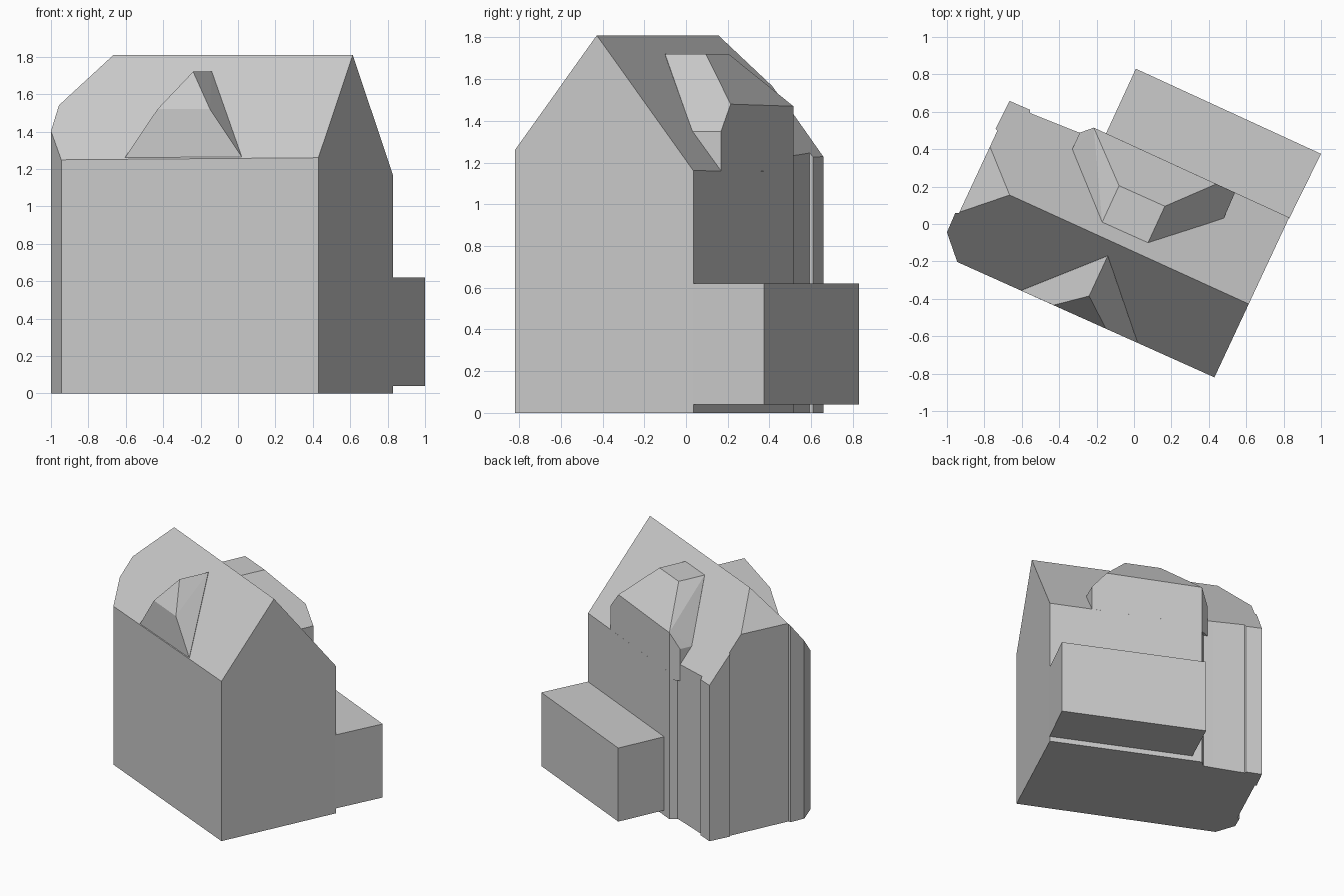
import bpy, bmesh, math
from mathutils import Vector

cube = bpy.data.objects.get("Cube")
if cube:
    bpy.data.objects.remove(cube, do_unlink=True)

# One plain grey for the whole building
grey = bpy.data.materials.new("pale_grey")
grey.use_nodes = True
grey.diffuse_color = (0.6, 0.6, 0.6, 1)
grey.node_tree.nodes["Principled BSDF"].inputs["Base Color"].default_value = (0.6, 0.6, 0.6, 1)

# The house is turned on its plot: ALONG follows the ridge, BACK runs to the rear
turn = math.radians(-24.5)
ALONG = Vector((math.cos(turn), math.sin(turn), 0))
BACK = Vector((-math.sin(turn), math.cos(turn), 0))
UP = Vector((0, 0, 1))
PITCH = 1.27


def finish(name, bm):
    bmesh.ops.recalc_face_normals(bm, faces=bm.faces)
    mesh = bpy.data.meshes.new(name)
    bm.to_mesh(mesh)
    bm.free()
    mesh.materials.append(grey)
    obj = bpy.data.objects.new(name, mesh)
    bpy.context.collection.objects.link(obj)
    return obj


def prism(outline, low, high):
    bm = bmesh.new()
    base = bm.faces.new([bm.verts.new((x, y, low)) for x, y in outline])
    top = bmesh.ops.extrude_face_region(bm, geom=[base], use_keep_orig=True)["geom"]
    moved = [g for g in top if isinstance(g, bmesh.types.BMVert)]
    bmesh.ops.translate(bm, verts=moved, vec=UP * (high - low))
    bmesh.ops.recalc_face_normals(bm, faces=bm.faces)
    return bm


def hull(name, points):
    bm = bmesh.new()
    for p in points:
        bm.verts.new(p)
    out = bmesh.ops.convex_hull(bm, input=bm.verts)
    loose = set(out["geom_interior"]) | set(out["geom_unused"])
    bmesh.ops.delete(bm, geom=[g for g in loose if isinstance(g, bmesh.types.BMVert)], context="VERTS")
    bmesh.ops.dissolve_limit(bm, angle_limit=0.03, verts=bm.verts, edges=bm.edges)
    return finish(name, bm)


# Main house: stepped footprint, raised and trimmed by the roof planes
footprint = [(0.43, -0.82), (0.83, 0.035), (-0.215, 0.515), (-0.26, 0.477),
             (-0.335, 0.505), (-0.555, 0.593), (-0.555, 0.61), (-0.665, 0.658),
             (-0.74, 0.51), (-0.73, 0.5), (-0.935, 0.06), (-0.955, 0.06),
             (-1.0, -0.045), (-0.945, -0.203)]
house = prism(footprint, 0, 2)
ridge_end = Vector((-0.665, 0.155, 1.81))
for slope in (BACK * -PITCH, BACK * PITCH, ALONG * -1.2):
    geom = house.verts[:] + house.edges[:] + house.faces[:]
    bmesh.ops.bisect_plane(house, geom=geom, dist=1e-5, plane_co=ridge_end,
                           plane_no=(slope + UP).normalized(), clear_outer=True)
    bmesh.ops.holes_fill(house, edges=house.edges[:], sides=0)
finish("main_house", house)

# Low rear extension, its floor slightly off the ground
extension = [(0.83, 0.03), (1.0, 0.375), (0.01, 0.83), (-0.15, 0.483)]
finish("rear_extension", prism(extension, 0.04, 0.62))

# Front dormer: gable with a clipped peak
hull("front_dormer", [
    (-0.605, -0.356, 1.26), (0.02, -0.636, 1.265),
    (-0.43, -0.434, 1.52), (-0.15, -0.56, 1.52),
    (-0.24, -0.385, 1.72), (-0.14, -0.17, 1.72), (-0.14, -0.17, 1.3)])

# Rear dormer: flat top, sloping sides and rear, short cheek walls
eaves = [(0.48, 0.03), (0.54, 0.168), (-0.29, 0.488), (-0.33, 0.40)]
hull("rear_dormer",
     [(-0.17, 0.01, 1.72), (0.075, -0.10, 1.72), (0.165, 0.095, 1.72), (-0.08, 0.205, 1.72),
      (0.44, 0.214, 1.48), (-0.215, 0.515, 1.47), (-0.215, 0.515, 1.1)]
     + [(x, y, z) for x, y in eaves for z in (1.1, 1.35)])
